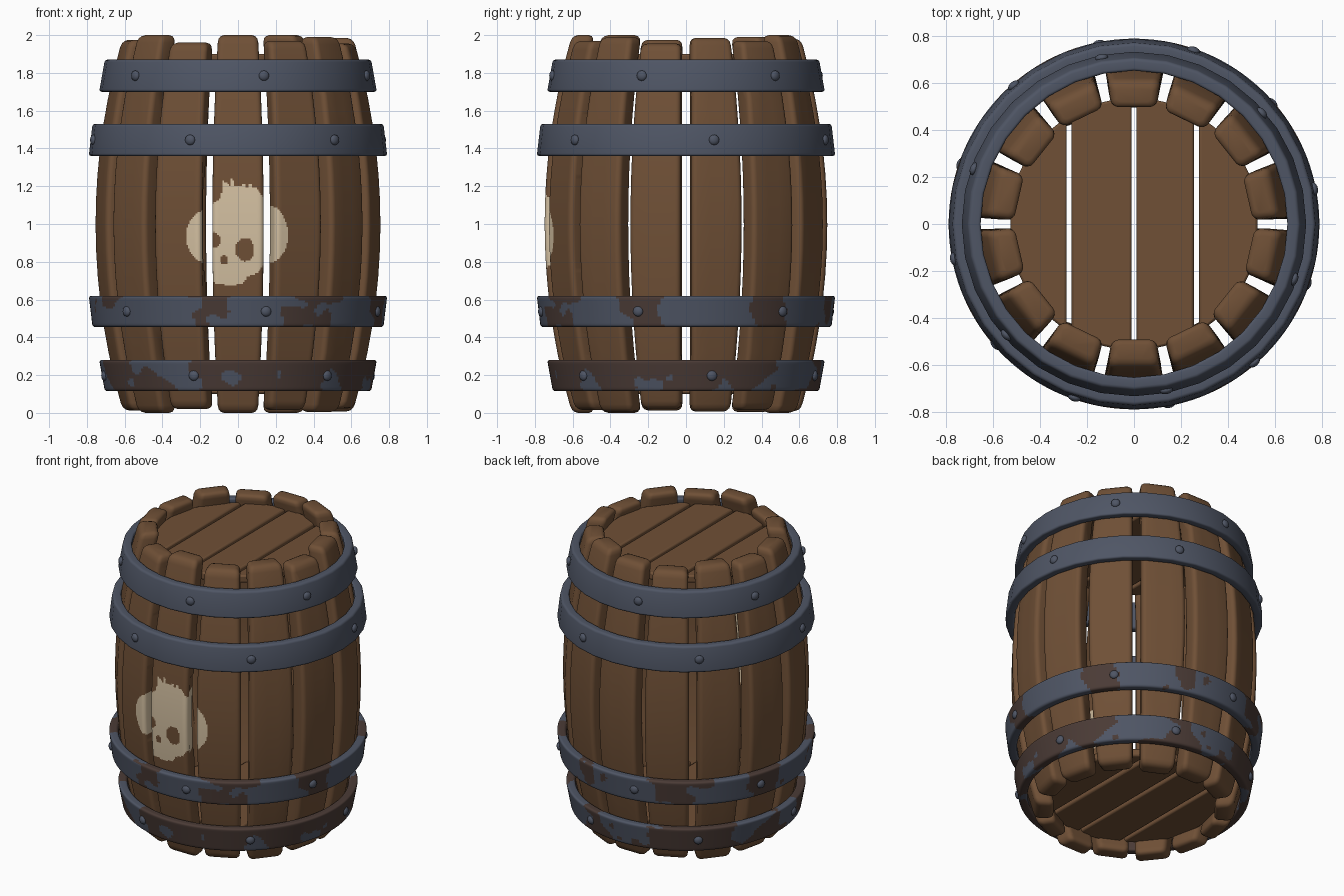
import bpy, bmesh, math
from mathutils import Vector, Matrix, noise

if "Cube" in bpy.data.objects:
    bpy.data.objects.remove(bpy.data.objects["Cube"])


def material(name, rgb):
    mat = bpy.data.materials.new(name)
    mat.use_nodes = True
    mat.diffuse_color = (*rgb, 1)
    mat.node_tree.nodes["Principled BSDF"].inputs["Base Color"].default_value = (*rgb, 1)
    return mat


WOOD = material("brown wood", (0.16, 0.08, 0.037))
STEEL = material("blue grey steel", (0.078, 0.092, 0.13))
RUST = material("dark rust", (0.07, 0.044, 0.037))
CREAM = material("cream paint", (0.66, 0.53, 0.36))


def finish(bm, name, mats, angle=40):
    bmesh.ops.recalc_face_normals(bm, faces=bm.faces[:])
    mesh = bpy.data.meshes.new(name)
    bm.to_mesh(mesh)
    bm.free()
    for mat in mats:
        mesh.materials.append(mat)
    obj = bpy.data.objects.new(name, mesh)
    bpy.context.collection.objects.link(obj)
    bpy.ops.object.select_all(action='DESELECT')
    obj.select_set(True)
    bpy.context.view_layer.objects.active = obj
    bpy.ops.object.shade_smooth_by_angle(angle=math.radians(angle))
    return obj


def rounded_rect(half_w, half_h, radius, step):
    """Closed outline, with long edges split to the given step."""
    corners = []
    for q, (sx, sy) in enumerate([(1, 1), (-1, 1), (-1, -1), (1, -1)]):
        for i in range(5):
            a = math.pi / 2 * (q + i / 4)
            corners.append(Vector((sx * (half_w - radius) + radius * math.cos(a),
                                   sy * (half_h - radius) + radius * math.sin(a))))
    points = []
    for p, q in zip(corners, corners[1:] + corners[:1]):
        n = max(1, math.ceil((q - p).length / step))
        points += [p.lerp(q, i / n) for i in range(n)]
    return points


def loft(rings, closed, rule=None):
    """Skin equal rings; a closed loft joins last to first, an open one is capped."""
    bm = bmesh.new()
    rows = [[bm.verts.new(p) for p in ring] for ring in rings]
    n = len(rows[0])
    pairs = list(zip(rows, rows[1:]))
    if closed:
        pairs.append((rows[-1], rows[0]))
    for lo, hi in pairs:
        for i in range(n):
            j = (i + 1) % n
            face = bm.faces.new((lo[i], lo[j], hi[j], hi[i]))
            if rule:
                face.material_index = int(rule(face.calc_center_median()))
    if not closed:
        bm.faces.new(rows[0])
        bm.faces.new(rows[-1])
    return bm


# Painted skull: head outline, ears, eyes and nose
HEAD = [(-0.17, 0.72), (-0.12, 0.685), (-0.03, 0.672), (0.03, 0.69), (0.05, 0.72),
        (0.1, 0.74), (0.15, 0.8), (0.15, 1.12), (0.1, 1.19), (-0.08, 1.21),
        (-0.09, 1.14), (-0.17, 1.08)]


def in_polygon(x, z, poly):
    inside = False
    for (ax, az), (bx, bz) in zip(poly, poly[1:] + poly[:1]):
        if (az > z) != (bz > z) and x < (bx - ax) * (z - az) / (bz - az) + ax:
            inside = not inside
    return inside


def in_ellipse(x, z, cx, cz, rx, rz):
    return ((x - cx) / rx) ** 2 + ((z - cz) / rz) ** 2 < 1


def skull_paint(p):
    x, z = p.x, p.z
    if p.y > -0.58 or not 0.6 < z < 1.3:
        return False
    if in_ellipse(x, z, 0.037, 0.865, 0.05, 0.062) or in_ellipse(x, z, -0.127, 0.915, 0.033, 0.042):
        return False
    if in_ellipse(x, z, -0.074, 0.81, 0.02, 0.026):
        return False
    ear = x < -0.145 and in_ellipse(x, z, -0.165, 0.935, 0.11, 0.14)
    ear = ear or x > 0.145 and in_ellipse(x, z, 0.165, 0.945, 0.1, 0.15)
    # Ragged brush strokes on top of the head
    column = math.floor(x / 0.018)
    stroke = -0.085 < x < 0.1 and 1.1 < z < 1.2 - 0.2 * x + 0.03 * math.sin(column * 2.4)
    return ear or stroke or abs(x) < 0.15 and in_polygon(x, z, HEAD)


# Staves
STAVES = 14
THICK = 0.12
TOPS = [2, 1.97, 1.99, 1.955, 1.985, 1.97, 2, 1.98, 1.96, 1.99, 1.965, 1.975, 2, 1.96]


def stave_ring(angle, z, inset, step):
    bulge = (z - 1) ** 2
    radius = 0.748 - 0.145 * bulge
    half_w = 0.14 - 0.032 * bulge
    out = Vector((math.sin(angle), -math.cos(angle), 0))
    side = Vector((math.cos(angle), math.sin(angle), 0))
    ring = []
    for p in rounded_rect(half_w, THICK / 2, 0.03, step):
        u = p.x * (1 - inset / half_w) * (0.94 + 0.06 * p.y / (THICK / 2))
        d = p.y * (1 - inset / (THICK / 2))
        ring.append(out * (radius - THICK / 2 + d) + side * u + Vector((0, 0, z)))
    return ring


for k, top in enumerate(TOPS):
    painted = k in (0, 1, STAVES - 1)
    angle = k * math.tau / STAVES
    bottom = (2 - top) * 0.5
    step = 0.009 if painted else 0.09
    rows = 200 if painted else 14
    ends = [(0, 0.03), (0.006, 0.014), (0.018, 0.004)]
    levels = [(bottom + dz, e) for dz, e in ends]
    lo, hi = bottom + 0.04, top - 0.04
    levels += [(lo + (hi - lo) * i / rows, 0) for i in range(rows + 1)]
    levels += [(top - dz, e) for dz, e in reversed(ends)]
    rings = [stave_ring(angle, z, e, step) for z, e in levels]
    bm = loft(rings, False, skull_paint if painted else None)
    finish(bm, f"stave_{k + 1}", [WOOD, CREAM] if painted else [WOOD])


# Lids: four planks each, cut to a circle
LID_R = 0.535
for name, z in (("top_lid", 1.85), ("bottom_lid", 0.1)):
    for n, (x0, x1) in enumerate([(-0.525, -0.287), (-0.265, -0.01), (0.01, 0.255), (0.277, 0.525)]):
        xs = [x0 + (x1 - x0) * i / 8 for i in range(9)]
        edge = [(x, math.sqrt(LID_R ** 2 - x * x)) for x in xs]
        outline = edge + [(x, -y) for x, y in reversed(edge)]
        bm = loft([[Vector((x, y, h)) for x, y in outline] for h in (z, z + 0.05)], False)
        plank = finish(bm, f"{name}_plank_{n + 1}", [WOOD])
        bevel = plank.modifiers.new("soft edges", 'BEVEL')
        bevel.width = 0.01
        bevel.segments = 2


# Hoops and rivets
def upper_rust(p):
    a = math.atan2(p.x, -p.y)
    n = noise.noise(p * 5) + 0.5 * noise.noise(p * 12)
    return math.cos(8 * (a + 0.26)) + 1.8 * n + 3 * (p.z - 0.54) > 0.3


def lower_rust(p):
    q = Vector((p.x, p.y, p.z * 1.2))
    return noise.noise(q * 4.5) + 0.4 * noise.noise(q * 11) > -0.14


def hoop(name, z0, z1, r0, r1, first_rivet, rule=None):
    thick = 0.055
    section = rounded_rect(thick / 2, (z1 - z0) / 2, 0.014, 0.011 if rule else 0.2)
    count = 256 if rule else 32
    mid_z, mid_r = (z0 + z1) / 2, (r0 + r1) / 2
    slope = (r1 - r0) / (z1 - z0)
    rings = []
    for i in range(count):
        a = math.tau * i / count
        ring = []
        for p in section:
            r = mid_r - thick / 2 + p.x + slope * p.y
            ring.append(Vector((r * math.sin(a), -r * math.cos(a), mid_z + p.y)))
        rings.append(ring)
    finish(loft(rings, True, rule), name, [STEEL, RUST])

    bm = bmesh.new()
    for i in range(6):
        a = math.radians(first_rivet + 60 * i)
        place = Matrix.Rotation(a, 4, 'Z') @ Matrix.Translation((0, -mid_r, mid_z))
        place = place @ Matrix.Rotation(math.pi / 2, 4, 'X') @ Matrix.Diagonal((1, 1, 0.6, 1))
        bmesh.ops.create_uvsphere(bm, u_segments=12, v_segments=8, radius=0.028, matrix=place)
    finish(bm, name + "_rivets", [STEEL])


hoop("top_hoop", 1.70, 1.87, 0.735, 0.705, 11)
hoop("upper_hoop", 1.36, 1.53, 0.79, 0.77, 41)
hoop("lower_hoop", 0.455, 0.62, 0.77, 0.79, 11, upper_rust)
hoop("bottom_hoop", 0.115, 0.28, 0.705, 0.735, 41, lower_rust)
